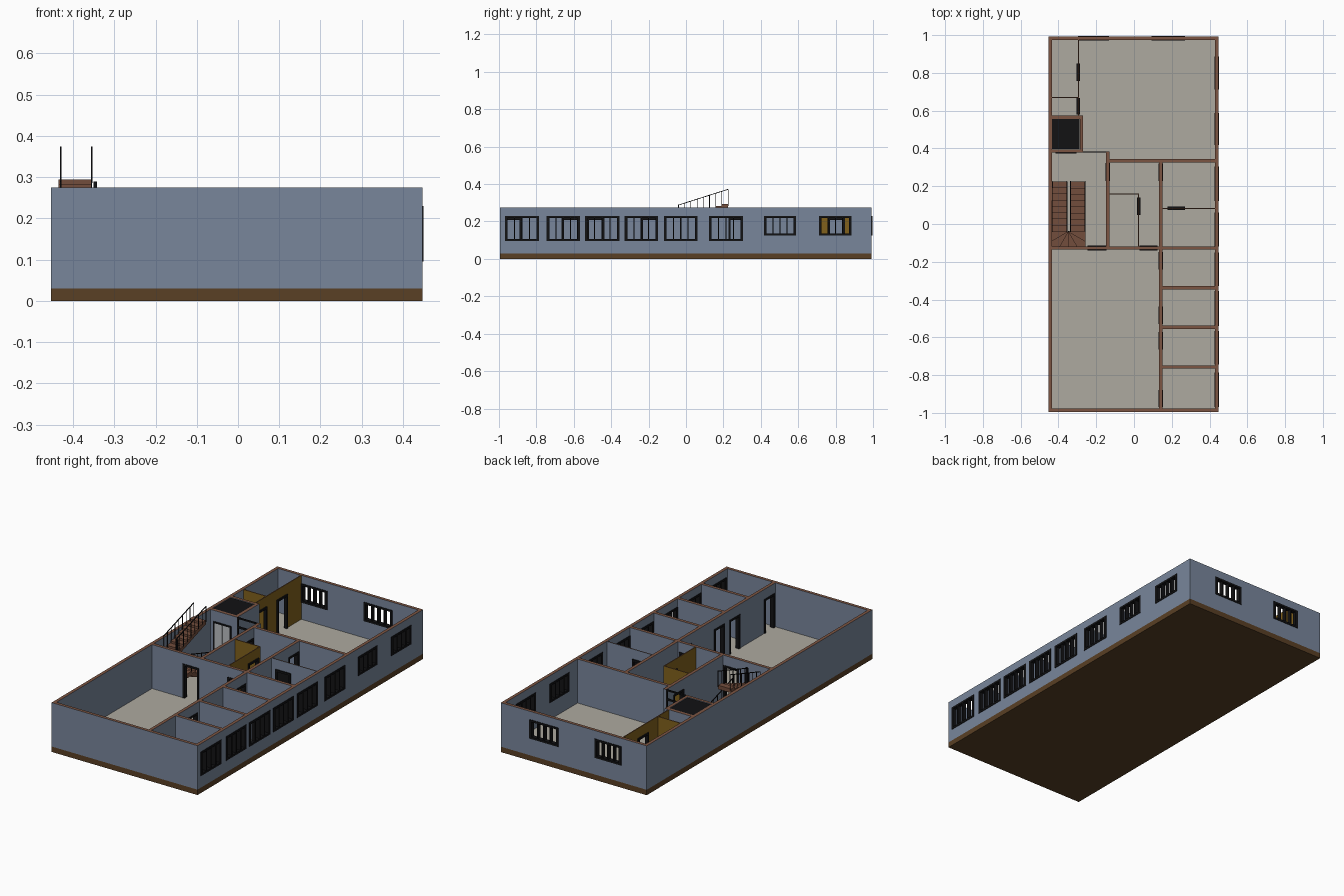
import bpy, bmesh, math
from mathutils import Vector

if "Cube" in bpy.data.objects:
    bpy.data.objects.remove(bpy.data.objects["Cube"])


def material(name, rgb):
    m = bpy.data.materials.new(name)
    m.diffuse_color = (*rgb, 1)
    m.use_nodes = True
    m.node_tree.nodes["Principled BSDF"].inputs["Base Color"].default_value = m.diffuse_color
    return m


SLATE = material("slate", (0.19, 0.24, 0.33))
CAP = material("cap_brown", (0.20, 0.09, 0.055))
BASE = material("base_brown", (0.10, 0.05, 0.018))
FLOOR = material("floor_grey", (0.42, 0.40, 0.35))
GOLD = material("gold", (0.22, 0.12, 0.012))
BLACK = material("black", (0.006, 0.006, 0.007))
STAIR = material("stair_brown", (0.17, 0.075, 0.045))
STEEL = material("steel", (0.5, 0.52, 0.54))

F, H = 0.03, 0.275                       # floor level, wall top
X0, X1, Y0, Y1 = -0.453, 0.447, -0.995, 0.993
T = 0.018                                # wall thickness
DOOR_TOP, WIN_TOP = 0.22, 0.23


def make(name, verts, faces, mat, cap=None):
    me = bpy.data.meshes.new(name)
    me.from_pydata(verts, [], faces)
    me.materials.append(mat)
    if cap:
        me.materials.append(cap)
    bm = bmesh.new()
    bm.from_mesh(me)
    bmesh.ops.recalc_face_normals(bm, faces=bm.faces)
    if cap:
        top = max(v.co.z for v in bm.verts)
        for f in bm.faces:
            if f.normal.z > 0.9 and f.calc_center_median().z > top - 1e-4:
                f.material_index = 1
    bm.to_mesh(me)
    bm.free()
    ob = bpy.data.objects.new(name, me)
    bpy.context.collection.objects.link(ob)
    return ob


def slab(name, axis, c0, c1, a, b, z0, z1, holes=(), mat=SLATE, cap=None):
    """Upright panel running along axis from a to b, c0..c1 thick, with rectangular holes (u0, u1, z0, z1)."""
    us = sorted({a, b, *[u for h in holes for u in h[:2]]})
    zs = sorted({z0, z1, *[z for h in holes for z in h[2:]]})
    verts, index, faces, rim = [], {}, [], set()

    def vid(i, j, c):
        if (i, j, c) not in index:
            index[i, j, c] = len(verts)
            verts.append((us[i], c, zs[j]) if axis == 'x' else (c, us[i], zs[j]))
        return index[i, j, c]

    for i in range(len(us) - 1):
        for j in range(len(zs) - 1):
            u, z = (us[i] + us[i + 1]) / 2, (zs[j] + zs[j + 1]) / 2
            if any(h[0] < u < h[1] and h[2] < z < h[3] for h in holes):
                continue
            q = [(i, j), (i + 1, j), (i + 1, j + 1), (i, j + 1)]
            for c in (c0, c1):
                faces.append([vid(*p, c) for p in q])
            for k in range(4):
                rim ^= {frozenset((q[k], q[(k + 1) % 4]))}
    for e in rim:
        p, q = sorted(e)
        faces.append([vid(*p, c0), vid(*q, c0), vid(*q, c1), vid(*p, c1)])
    return make(name, verts, faces, mat, cap)


def prism(name, pts, vec, mat):
    n = len(pts)
    verts = [Vector(p) for p in pts] + [Vector(p) + Vector(vec) for p in pts]
    faces = [list(range(n)), list(range(n, 2 * n))]
    faces += [[i, (i + 1) % n, n + (i + 1) % n, n + i] for i in range(n)]
    return make(name, verts, faces, mat)


def wall(name, axis, c0, c1, a, b, doors=(), windows=(), mat=SLATE):
    """Wall with black-framed doorways (u0, u1) and four-pane windows (u0, u1, sill)."""
    holes = [(u0, u1, F, DOOR_TOP) for u0, u1 in doors]
    holes += [(u0, u1, s, WIN_TOP) for u0, u1, s in windows]
    slab(name, axis, c0, c1, a, b, F, H, holes, mat, CAP)
    mid, half = (c0 + c1) / 2, max(c1 - c0, 0.012) / 2 + 0.003
    e = 0.011
    for u0, u1 in doors:
        slab(name + "_door_frame", axis, mid - half, mid + half, u0, u1, F, DOOR_TOP,
             [(u0 + e, u1 - e, F, DOOR_TOP - e)], BLACK)
    for u0, u1, s in windows:
        w, m = (u1 - u0 - 2 * e) / 4, 0.003
        panes = [(u0 + e + k * w + m, u0 + e + (k + 1) * w - m, s + e, WIN_TOP - e) for k in range(4)]
        slab(name + "_window_frame", axis, mid - half, mid + half, u0, u1, s, WIN_TOP, panes, BLACK)


# Base with floor on top
base = slab("base", 'x', Y0, Y1, X0, X1, 0, F, mat=BASE, cap=FLOOR)

# Outer walls
wall("left_wall", 'y', X0, X0 + T, Y0, Y1)
wall("right_wall", 'y', X1 - T, X1, Y0, Y1, windows=[
    (-0.968, -0.786, 0.096), (-0.745, -0.567, 0.096), (-0.54, -0.355, 0.096),
    (-0.328, -0.15, 0.096), (-0.118, 0.062, 0.096), (0.123, 0.305, 0.096),
    (0.417, 0.588, 0.124), (0.711, 0.886, 0.124)])
xi0, xi1 = X0 + T, X1 - T
wall("front_wall", 'x', Y0, Y0 + T, xi0, xi1)
wall("back_wall", 'x', Y1 - T, Y1, xi0, xi1, windows=[(-0.296, -0.132, 0.124), (0.092, 0.27, 0.124)])

# Inner masonry walls
wx0, wx1 = 0.133, 0.151
wall("office_wall", 'y', wx0, wx1, Y0 + T, 0.343, doors=[
    (-0.97, -0.878), (-0.665, -0.572), (-0.53, -0.437), (-0.24, -0.148), (0.228, 0.32)])
wall("hall_wall", 'x', -0.136, -0.118, xi0, wx0, doors=[(-0.245, -0.145), (0.03, 0.125)])
wall("lobby_wall", 'y', -0.147, -0.129, -0.118, 0.385, doors=[(0.228, 0.322)])
wall("rear_room_wall", 'x', 0.325, 0.343, -0.129, wx0)
wall("rear_office_wall", 'x', 0.325, 0.343, wx1, xi1)
for y in (-0.127, -0.338, -0.546, -0.757):
    wall("office_divider", 'x', y - 0.009, y + 0.009, wx1, xi1)

# Lift shaft with car and sliding doors
wall("shaft_front", 'x', 0.378, 0.395, xi0, -0.27)
wall("shaft_back", 'x', 0.557, 0.574, xi0, -0.27)
wall("shaft_side", 'y', -0.287, -0.27, 0.395, 0.557)
slab("lift_car", 'x', 0.396, 0.556, xi0 + 0.001, -0.288, F, 0.272, mat=BLACK)
slab("lift_door_frame", 'x', 0.373, 0.378, -0.415, -0.305, F, 0.215,
     [(-0.407, -0.313, F, 0.207)], BLACK)
for a, b in ((-0.407, -0.361), (-0.359, -0.313)):
    slab("lift_door", 'x', 0.375, 0.378, a, b, F, 0.207, mat=STEEL)

# Glazed lobby screen
slab("lobby_screen", 'x', 0.378, 0.384, -0.27, -0.147, F, H,
     [(-0.262, -0.212, F + 0.008, 0.215), (-0.205, -0.155, F + 0.008, 0.215),
      (-0.262, -0.155, 0.225, 0.267)], BLACK)

# Thin partitions
wall("store_partition", 'y', -0.297, -0.292, 0.574, Y1 - T, doors=[(0.58, 0.668), (0.758, 0.85)], mat=GOLD)
wall("store_divider", 'x', 0.668, 0.673, xi0, -0.297, mat=GOLD)
wall("washroom_partition", 'y', 0.022, 0.027, -0.118, 0.161, doors=[(0.048, 0.14)], mat=GOLD)
wall("washroom_divider", 'x', 0.156, 0.161, -0.129, 0.022, mat=GOLD)
wall("rear_office_partition", 'x', 0.08, 0.085, wx1, xi1, doors=[(0.178, 0.27)])
slab("door_leaf", 'x', 0.08, 0.085, 0.189, 0.259, F, DOOR_TOP - 0.011, mat=BLACK)

# Winder staircase: right flight up towards the front, fan of winders, left flight back up
R, D, N = 0.012, 0.0331, 8
PX, PY, YT = -0.346, -0.04, 0.225


def flight(name, x, width, y, dy, z):
    pts = [(x, y, z)]
    for i in range(N):
        pts += [(x, y + i * dy, z + (i + 1) * R), (x, y + (i + 1) * dy, z + (i + 1) * R)]
    pts += [(x, y + N * dy, z + N * R - 0.022), (x, y + dy, z)] if z <= F else \
           [(x, y + N * dy, z + N * R - 0.022), (x, y, z - 0.014)]
    if z > F:
        pts = pts[1:]
    prism(name, pts, (width, 0, 0), STAIR)


def railing(name, x, y, dy, z):
    h, w = 0.08, 0.004
    za, zb = z + R + h, z + N * R + h
    ya, yb = y, y + N * dy
    prism(name + "_handrail", [(x, ya, za - w), (x, yb, zb - w), (x, yb, zb), (x, ya, za)], (w, 0, 0), BLACK)
    for i in range(N + 1):
        yy = ya + (yb - ya) * i / N
        top = za + (zb - za) * i / N - w / 2
        slab(name + "_baluster", 'x', yy - 0.0015, yy + 0.0015, x + 0.0005, x + 0.0035,
             z + min(i + 1, N) * R - 0.01, top, mat=BLACK)


ZW = F + N * R
ZL = ZW + 6 * R
flight("lower_flight", PX + 0.01, 0.08, YT, -D, F)
flight("upper_flight", PX - 0.089, 0.079, YT - N * D, D, ZL)
railing("lower_inner_rail", PX + 0.008, YT, -D, F)
railing("lower_outer_rail", PX + 0.085, YT, -D, F)
railing("upper_inner_rail", PX - 0.011, YT - N * D, D, ZL)
railing("upper_outer_rail", PX - 0.086, YT - N * D, D, ZL)


def fan_point(deg):
    c, s = math.cos(math.radians(deg)), math.sin(math.radians(deg))
    k = min(0.089 / max(abs(c), 1e-6), 0.078 / max(abs(s), 1e-6))
    return (PX + c * k, PY - s * k)


corner = math.degrees(math.atan2(0.078, 0.089))
for i in range(6):
    angles = sorted([i * 30, i * 30 + 30] + [a for a in (corner, 180 - corner) if i * 30 < a < i * 30 + 30])
    z = ZW + (i + 1) * R
    prism("winder_step", [(PX, PY, z)] + [(*fan_point(a), z) for a in angles], (0, 0, -0.024), STAIR)
# Newel at the turn
slab("newel_post", 'x', PY - 0.003, PY + 0.003, PX - 0.004, PX + 0.004, F, ZL + R + 0.08, mat=BLACK)
